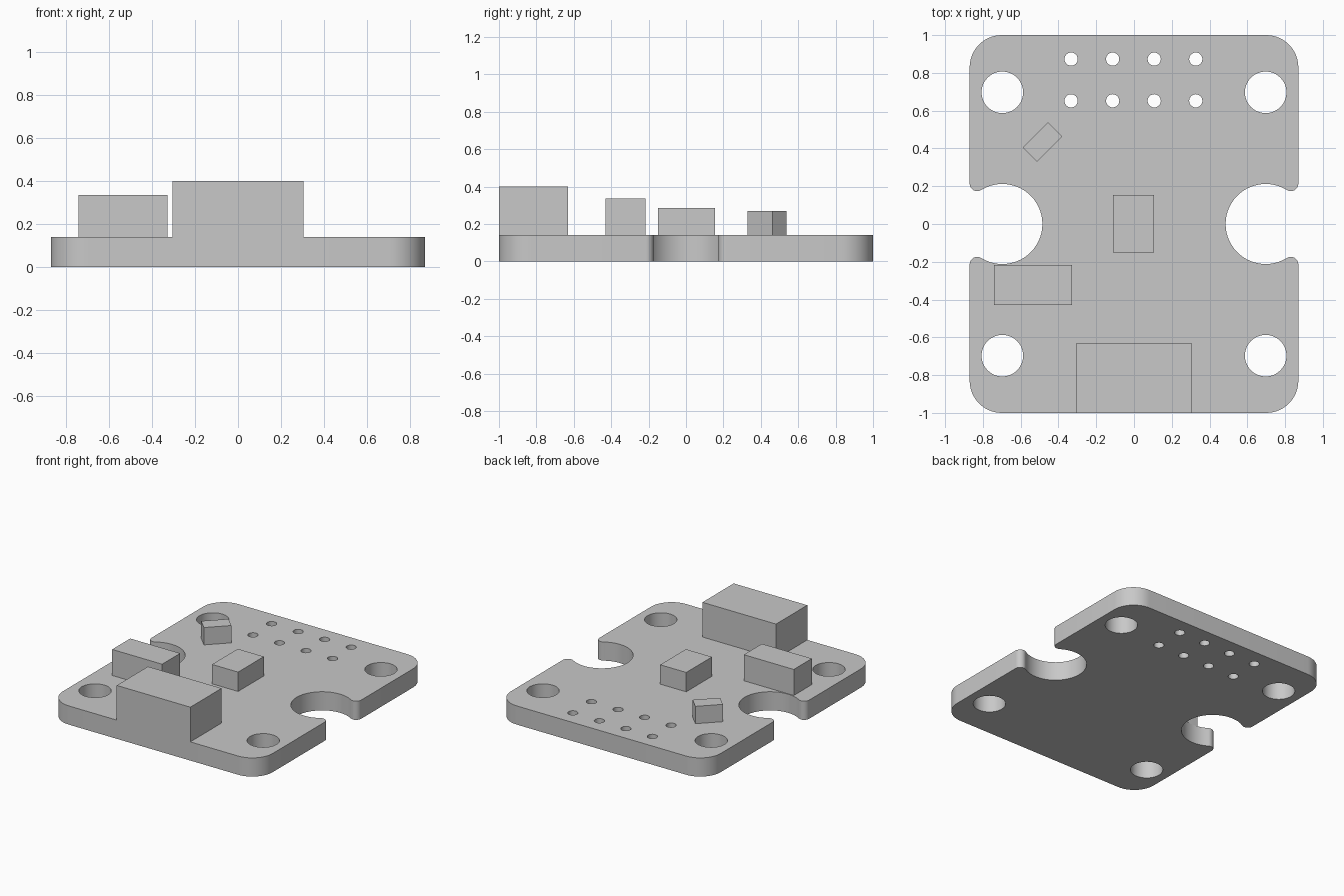
import bpy
from math import pi, cos, sin, atan2, sqrt, radians

if "Cube" in bpy.data.objects:
    bpy.data.objects.remove(bpy.data.objects["Cube"], do_unlink=True)

grey = bpy.data.materials.new("plain grey")
grey.use_nodes = True
grey.diffuse_color = (0.58, 0.58, 0.58, 1)
grey.node_tree.nodes["Principled BSDF"].inputs["Base Color"].default_value = grey.diffuse_color

W, H, T = 0.87, 1.0, 0.14          # board half width, half length, thickness
CORNER, LIP = 0.17, 0.04           # corner and lip rounding
HOLE_X, NOTCH = 0.697, 0.212       # mounting hole offset, side notch radius


def arc(cx, cy, r, a0, a1, n):
    return [(cx + r * cos(a0 + (a1 - a0) * i / n),
             cy + r * sin(a0 + (a1 - a0) * i / n)) for i in range(n + 1)]


def circle(cx, cy, r, n):
    return arc(cx, cy, r, 0, 2 * pi, n)[:-1]


def board_outline():
    # Quarter outline: notch, rounded lip, then rounded corner
    lip_x = W - LIP
    lip_y = sqrt((NOTCH + LIP) ** 2 - (lip_x - HOLE_X) ** 2)
    a = atan2(lip_y, lip_x - HOLE_X)
    quarter = arc(HOLE_X, 0, NOTCH, pi, a, 20)
    quarter += arc(lip_x, lip_y, LIP, a - pi, 0, 12)[1:]
    quarter += arc(W - CORNER, H - CORNER, CORNER, 0, pi / 2, 14)
    # Mirror across both axes
    half = quarter + [(-x, y) for x, y in reversed(quarter)]
    return half + [(x, -y) for x, y in reversed(half)][1:-1]


# Board: filled profile with round holes, extruded to its thickness
loops = [board_outline()]
loops += [circle(sx * HOLE_X, sy * HOLE_X, 0.11, 48) for sx in (-1, 1) for sy in (-1, 1)]
loops += [circle(0.22 * i - 0.333, y, 0.035, 24) for i in range(4) for y in (0.652, 0.873)]
profile = bpy.data.curves.new("circuit_board", "CURVE")
profile.dimensions = "2D"
profile.fill_mode = "BOTH"
profile.extrude = T / 2
for loop in loops:
    spline = profile.splines.new("POLY")
    spline.points.add(len(loop) - 1)
    for point, (x, y) in zip(spline.points, loop):
        point.co = (x, y, 0, 1)
    spline.use_cyclic_u = True
board = bpy.data.objects.new("circuit_board", profile)
bpy.context.collection.objects.link(board)
board.location.z = T / 2
bpy.ops.object.select_all(action="DESELECT")
board.select_set(True)
bpy.context.view_layer.objects.active = board
bpy.ops.object.convert(target="MESH")
board = bpy.context.object
bpy.ops.object.mode_set(mode="EDIT")
bpy.ops.mesh.select_all(action="SELECT")
bpy.ops.mesh.remove_doubles(threshold=0.0001)
bpy.ops.mesh.normals_make_consistent(inside=False)
bpy.ops.object.mode_set(mode="OBJECT")
bpy.ops.object.shade_smooth_by_angle(angle=radians(30))
board.data.materials.clear()
board.data.materials.append(grey)


def block(name, centre, size, top, turn=0):
    # Box standing on the board
    bpy.ops.mesh.primitive_cube_add(size=1, location=(*centre, (top + T) / 2),
                                    rotation=(0, 0, radians(turn)))
    ob = bpy.context.object
    ob.name = name
    ob.scale = (*size, top - T)
    bpy.ops.object.transform_apply(location=False, rotation=False, scale=True)
    ob.data.materials.append(grey)


# Components
block("front_connector", (0, -0.815), (0.61, 0.37), 0.40)
block("side_connector", (-0.535, -0.323), (0.414, 0.214), 0.335)
block("main_chip", (-0.002, 0.002), (0.216, 0.305), 0.285)
block("small_angled_part", (-0.484, 0.434), (0.189, 0.107), 0.27, 45)
